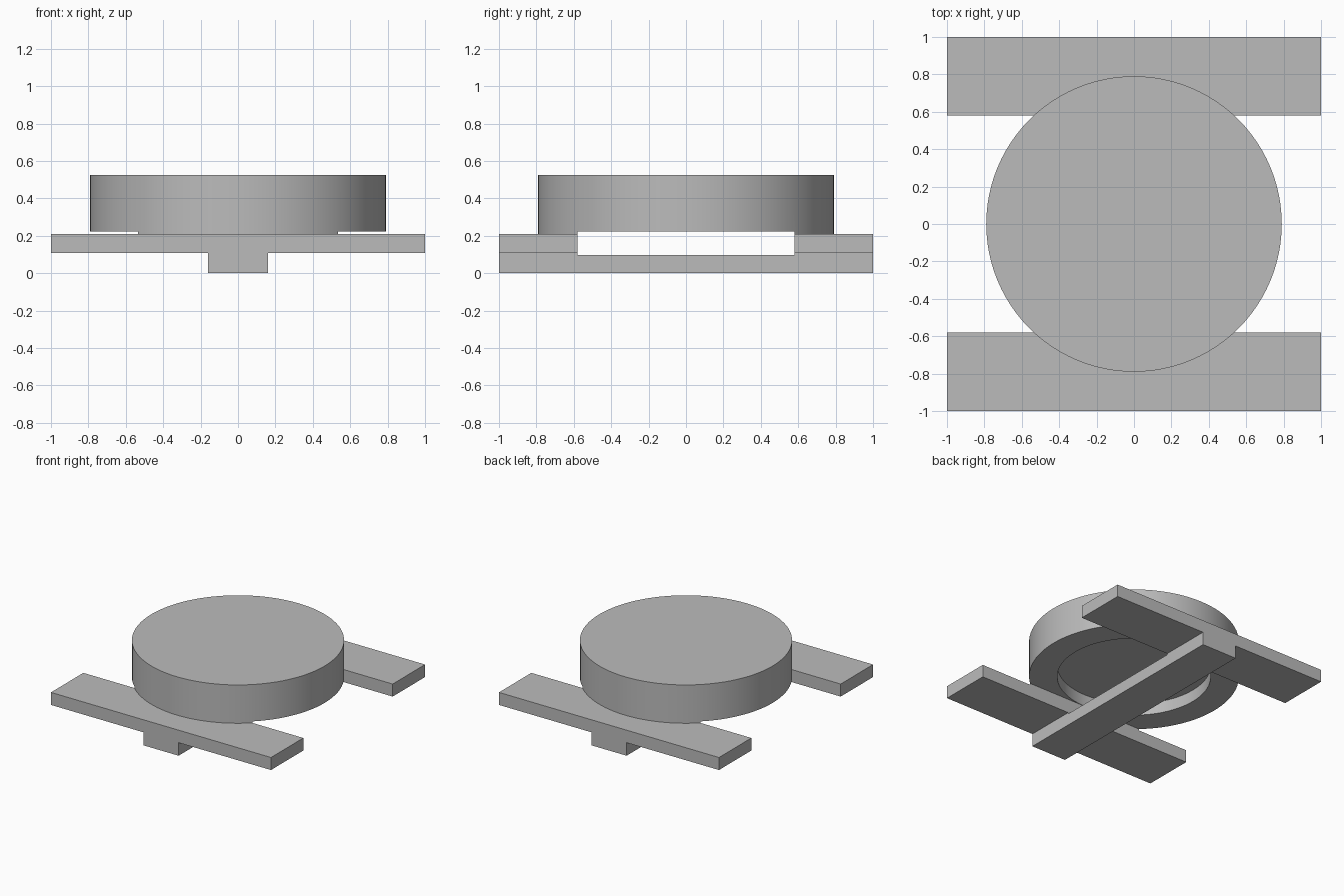
import bpy

if "Cube" in bpy.data.objects:
    bpy.data.objects.remove(bpy.data.objects["Cube"], do_unlink=True)

grey = bpy.data.materials.new("plain grey")
grey.use_nodes = True
colour = (0.5, 0.5, 0.5, 1)
grey.diffuse_color = colour
grey.node_tree.nodes["Principled BSDF"].inputs["Base Color"].default_value = colour


def finish(name):
    ob = bpy.context.object
    ob.name = ob.data.name = name
    ob.data.materials.append(grey)
    return ob


def box(name, x, y, z):
    """Box from (low, high) pairs on each axis."""
    bpy.ops.mesh.primitive_cube_add(size=1, location=[sum(p) / 2 for p in (x, y, z)])
    ob = finish(name)
    ob.scale = [p[1] - p[0] for p in (x, y, z)]
    bpy.ops.object.transform_apply(location=True, scale=True)
    return ob


def drum(name, radius, bottom, top):
    bpy.ops.mesh.primitive_cylinder_add(vertices=96, radius=radius, depth=top - bottom,
                                        location=(0, 0, (bottom + top) / 2))
    return finish(name)


def cut(ob, cutter):
    """Subtract the cutter and remove it."""
    mod = ob.modifiers.new("cut", "BOOLEAN")
    mod.operation = "DIFFERENCE"
    mod.solver = "EXACT"
    mod.object = cutter
    bpy.ops.object.select_all(action="DESELECT")
    bpy.context.view_layer.objects.active = ob
    ob.select_set(True)
    bpy.ops.object.modifier_apply(modifier=mod.name)
    bpy.data.objects.remove(cutter, do_unlink=True)


inner, rail_low, rail_top = 0.58, 0.107, 0.21

# Two rails across the width
box("front_rail", (-1, 1), (-1, -inner), (rail_low, rail_top))
box("back_rail", (-1, 1), (inner, 1), (rail_low, rail_top))

# Beam underneath, shaved slightly between the rails
beam = box("cross_beam", (-0.16, 0.16), (-1, 1), (0, rail_low))
cut(beam, box("beam_relief", (-1, 1), (-inner, inner), (0.097, 0.3)))

# Round drum seated on the rails, with clearance and a round recess below
disc = drum("round_drum", 0.79, rail_top, 0.525)
cut(disc, box("drum_relief", (-1, 1), (-inner, inner), (0.1, 0.222)))
cut(disc, drum("drum_recess", inner - 0.002, 0.1, 0.32))
bpy.ops.object.shade_smooth_by_angle()
